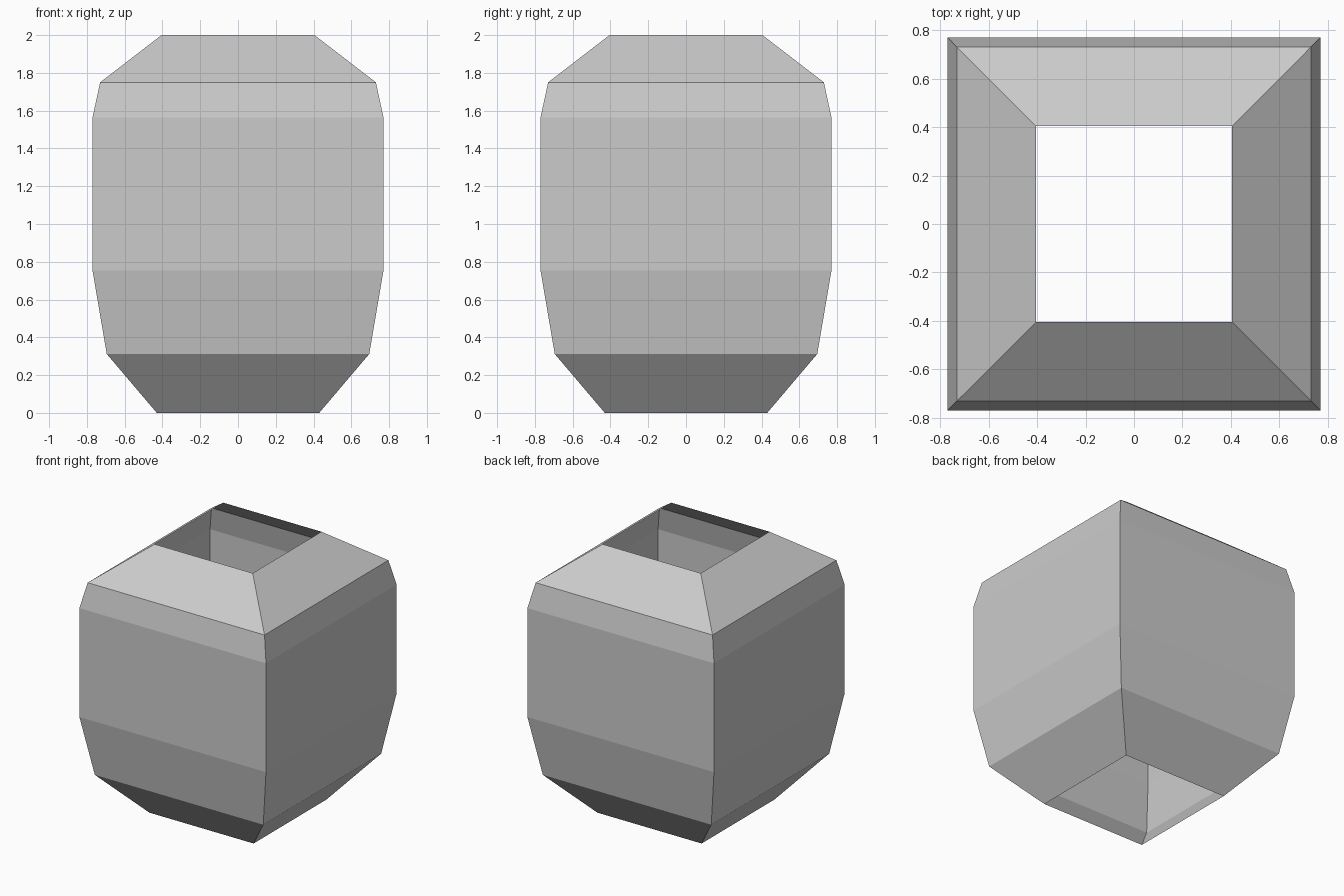
import bpy
import bmesh

cube = bpy.data.objects.get("Cube")
if cube:
    bpy.data.objects.remove(cube, do_unlink=True)

# Single plain grey
grey = bpy.data.materials.new("plain_grey")
grey.use_nodes = True
colour = (0.6, 0.6, 0.6, 1.0)
grey.diffuse_color = colour
grey.node_tree.nodes["Principled BSDF"].inputs["Base Color"].default_value = colour


def finish(name, bm):
    mesh = bpy.data.meshes.new(name)
    bm.to_mesh(mesh)
    bm.free()
    mesh.materials.append(grey)
    obj = bpy.data.objects.new(name, mesh)
    bpy.context.collection.objects.link(obj)
    return obj


# Open square shell: stacked square rings (half width, height)
profile = [(0.43, 0.0), (0.695, 0.312), (0.77, 0.753),
           (0.77, 1.565), (0.73, 1.75), (0.405, 2.0)]
corners = [(-1, -1), (1, -1), (1, 1), (-1, 1)]
bm = bmesh.new()
rings = [[bm.verts.new((sx * half, sy * half, z)) for sx, sy in corners]
         for half, z in profile]
for low, high in zip(rings, rings[1:]):
    for i in range(4):
        j = (i + 1) % 4
        bm.faces.new((low[i], low[j], high[j], high[i]))
finish("shell", bm)

# Slim angle strip inside the shell, in the front left corner
strip = [(0.0, 0.0), (0.0, 0.055), (-0.006, 0.055),
         (-0.006, 0.006), (-0.055, 0.006), (-0.055, 0.0)]
bm = bmesh.new()
base = bm.faces.new([bm.verts.new((x, y, 0)) for x, y in strip])
lifted = bmesh.ops.extrude_face_region(bm, geom=[base])["geom"]
bmesh.ops.translate(bm, vec=(0, 0, 0.45),
                    verts=[v for v in lifted if isinstance(v, bmesh.types.BMVert)])
bmesh.ops.recalc_face_normals(bm, faces=bm.faces)
finish("inner_strip", bm).location = (0.74, -0.64, 0.64)
